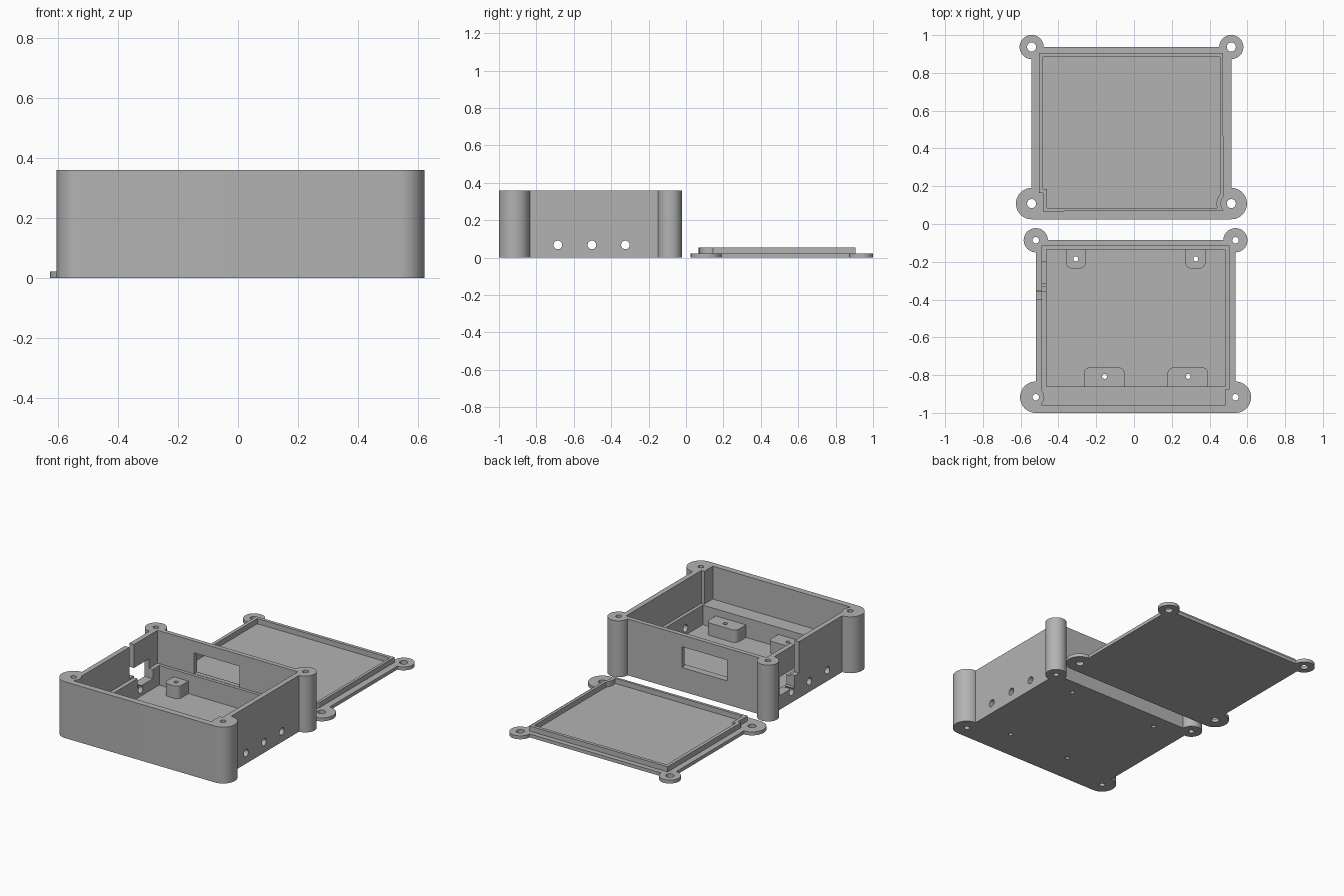
import bpy, bmesh, math

if "Cube" in bpy.data.objects:
    bpy.data.objects.remove(bpy.data.objects["Cube"])

grey = bpy.data.materials.new("plain_grey")
grey.diffuse_color = (0.45, 0.45, 0.45, 1)
grey.use_nodes = True
grey.node_tree.nodes["Principled BSDF"].inputs["Base Color"].default_value = grey.diffuse_color


def arc(cx, cy, r, a0, a1, n=24):
    """Points along an arc, angles in degrees."""
    return [(cx + r * math.cos(math.radians(a0 + (a1 - a0) * i / n)),
             cy + r * math.sin(math.radians(a0 + (a1 - a0) * i / n))) for i in range(n + 1)]


def rect(x0, x1, y0, y1):
    return [(x0, y0), (x1, y0), (x1, y1), (x0, y1)]


def prism(name, pts, z0, z1):
    """Extrude an xy outline from z0 to z1."""
    bm = bmesh.new()
    face = bm.faces.new([bm.verts.new((x, y, z0)) for x, y in pts])
    top = bmesh.ops.extrude_face_region(bm, geom=[face])["geom"]
    bmesh.ops.translate(bm, vec=(0, 0, z1 - z0),
                        verts=[v for v in top if isinstance(v, bmesh.types.BMVert)])
    bmesh.ops.recalc_face_normals(bm, faces=bm.faces)
    mesh = bpy.data.meshes.new(name)
    bm.to_mesh(mesh)
    bm.free()
    mesh.materials.append(grey)
    ob = bpy.data.objects.new(name, mesh)
    bpy.context.collection.objects.link(ob)
    return ob


def rod(x, y, r, z0, z1):
    return prism("cutter", arc(x, y, r, 0, 360 - 360 / 32, 31), z0, z1)


def combine(target, other, op="DIFFERENCE"):
    """Apply a boolean and remove the helper."""
    mod = target.modifiers.new("cut", "BOOLEAN")
    mod.operation, mod.solver, mod.object = op, "EXACT", other
    bpy.context.view_layer.objects.active = target
    bpy.ops.object.modifier_apply(modifier=mod.name)
    bpy.data.objects.remove(other)


def eared_outline(x0, x1, yf, yb, rf=0.083, rb=0.064):
    """Rectangle with large round front corners and round back ears."""
    return (arc(x1, yf, rf, -90, 90) + arc(x1, yb, rb, -90, 180, 36)
            + arc(x0, yb, rb, 0, 270, 36) + arc(x0, yf, rf, 90, 270))


# Box body, with an upper cavity and a narrower lower cavity
X0, X1, YF, YB, H = -0.52, 0.537, -0.917, -0.086, 0.36
FLOOR, LEDGE = 0.025, 0.15
box = prism("box_body", eared_outline(X0, X1, YF, YB), 0, H)
upper = ([(-0.488, -0.115)] + arc(X0, YF, 0.045, 45, -45, 10)
         + [(-0.488, -0.96), (0.483, -0.96), (0.483, -0.875), (0.504, -0.875), (0.504, -0.115)])
combine(box, prism("cutter", upper, LEDGE, 0.5))
combine(box, prism("cutter", rect(-0.462, 0.483, -0.86, -0.135), FLOOR, 0.2))

# Display window in the back wall
combine(box, prism("cutter", rect(-0.23, 0.09, -0.13, 0), 0.152, 0.285))
# Connector opening and cable slot in the left wall
combine(box, prism("cutter", rect(-0.6, -0.44, -0.355, -0.2), 0.09, 0.21))
combine(box, prism("cutter", rect(-0.6, -0.47, -0.4, -0.353), 0.16, 0.5))

# Round holes through both side walls
for y in (-0.685, -0.503, -0.324):
    drill = rod(0, 0, 0.023, -0.8, 0.8)
    drill.rotation_euler = (0, math.pi / 2, 0)
    drill.location = (0, y, 0.068)
    bpy.context.view_layer.update()
    combine(box, drill)

# Corner screw holes
for x in (X0, X1):
    for y in (YF, YB):
        combine(box, rod(x, y, 0.017, -0.1, 0.5))


# Standoffs with rounded free corners and screw holes through the floor
def standoff(name, x0, x1, y_wall, y_free, hx, hy):
    s, r = (1 if y_free > y_wall else -1), 0.03
    pts = [(x0, y_wall - s * 0.005), (x1, y_wall - s * 0.005)]
    yc = y_free - s * r
    pts += arc(x1 - r, yc, r, 0, s * 90, 8) + arc(x0 + r, yc, r, s * 90, s * 180, 8)
    post = prism(name, pts, FLOOR - 0.005, 0.105)
    combine(post, rod(hx, hy, 0.013, -0.1, 0.3))
    combine(box, rod(hx, hy, 0.013, -0.1, 0.3))
    return post


parts = [box,
         standoff("front_left_standoff", -0.266, -0.05, -0.86, -0.76, -0.156, -0.807),
         standoff("front_right_standoff", 0.178, 0.392, -0.86, -0.76, 0.287, -0.807),
         standoff("back_left_standoff", -0.36, -0.256, -0.135, -0.235, -0.308, -0.185),
         standoff("back_right_standoff", 0.272, 0.378, -0.135, -0.235, 0.327, -0.185)]

# Lid plate with screw holes
LX0, LX1, LYF, LYB, LT = -0.542, 0.515, 0.108, 0.937, 0.022
lid = prism("lid_plate", eared_outline(LX0, LX1, LYF, LYB), 0, LT)
for x in (LX0, LX1):
    for y in (LYF, LYB):
        combine(lid, rod(x, y, 0.024, -0.1, 0.2))

# Raised lid rim, stepped around the front screw posts
outer = ([(-0.483, 0.067)] + arc(LX1, LYF, 0.055, 222, 140, 10)
         + [(0.472, 0.905), (-0.504, 0.905), (-0.504, 0.165), (-0.483, 0.165)])
inner = ([(-0.46, 0.086)] + [(0.44, 0.086)] + arc(LX1, LYF, 0.078, 192, 141, 8)
         + [(0.454, 0.884), (-0.482, 0.884), (-0.482, 0.185), (-0.46, 0.185)])
rim = prism("lid_rim", outer, LT - 0.004, 0.055)
combine(rim, prism("cutter", inner, -0.1, 0.2))
parts += [lid, rim]

# Smooth the round walls, keep the edges sharp
bpy.ops.object.select_all(action="DESELECT")
for ob in parts:
    ob.select_set(True)
bpy.context.view_layer.objects.active = box
bpy.ops.object.shade_smooth_by_angle(angle=math.radians(30))
